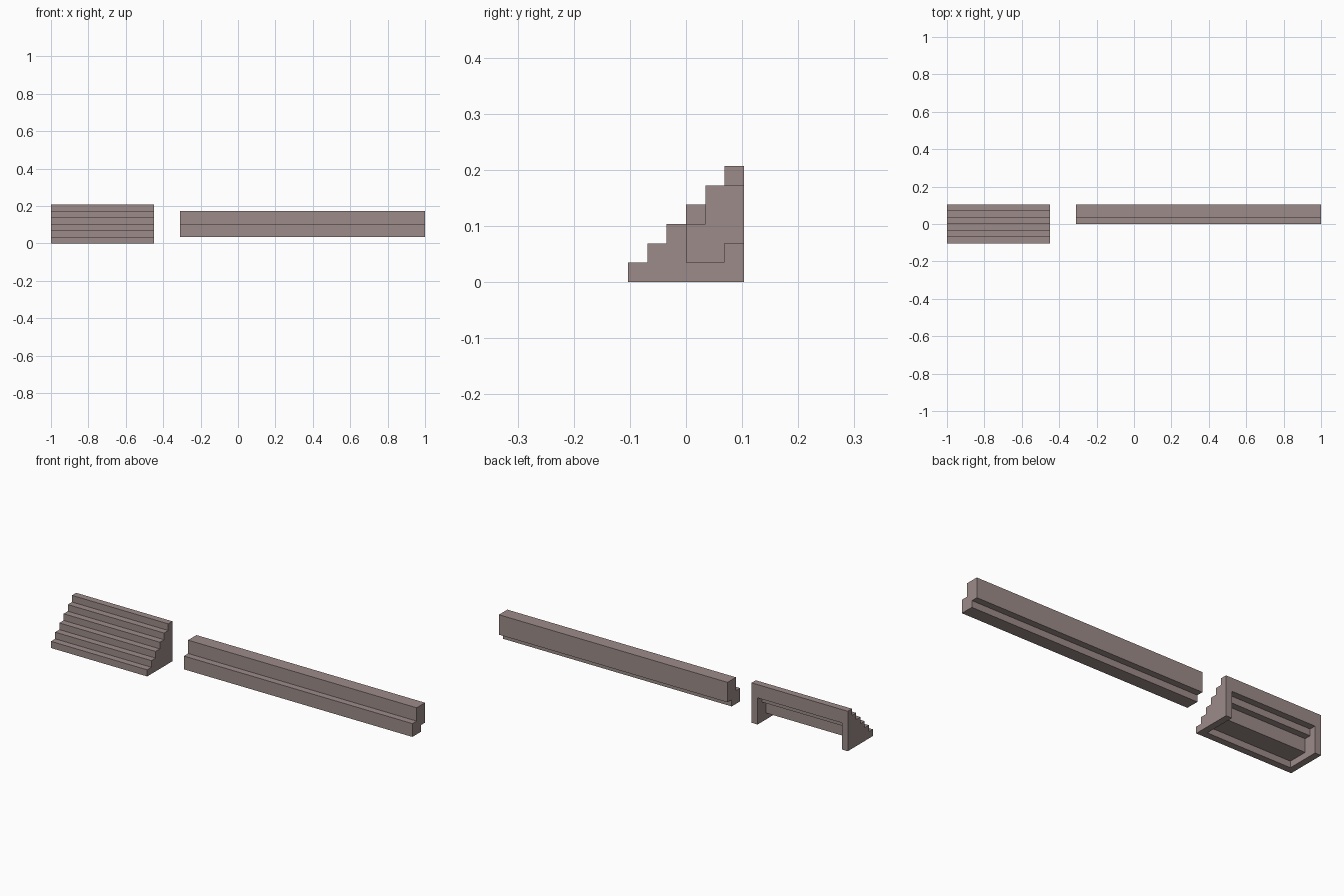
import bpy, bmesh

if "Cube" in bpy.data.objects:
    bpy.data.objects.remove(bpy.data.objects["Cube"])

U = 2 / 58  # one stair module; the whole model is 58 modules long

stone = bpy.data.materials.new("warm grey stone")
stone.diffuse_color = (0.33, 0.26, 0.25, 1)
stone.use_nodes = True
stone.node_tree.nodes["Principled BSDF"].inputs["Base Color"].default_value = stone.diffuse_color


def extrude_profile(name, profile, x0, x1):
    """Extrude a (y, z) profile, given in modules, along x."""
    bm = bmesh.new()
    face = bm.faces.new([bm.verts.new((x0 * U, y * U, z * U)) for y, z in profile])
    new = bmesh.ops.extrude_face_region(bm, geom=[face])["geom"]
    verts = [v for v in new if isinstance(v, bmesh.types.BMVert)]
    bmesh.ops.translate(bm, verts=verts, vec=((x1 - x0) * U, 0, 0))
    bmesh.ops.recalc_face_normals(bm, faces=bm.faces)
    mesh = bpy.data.meshes.new(name)
    bm.to_mesh(mesh)
    bm.free()
    mesh.materials.append(stone)
    obj = bpy.data.objects.new(name, mesh)
    bpy.context.collection.objects.link(obj)
    return obj


# Staircase: six equal steps rising towards the back
steps = [(3, 0), (-3, 0)]
for i in range(6):
    steps += [(-3 + i, i + 1), (-2 + i, i + 1)]
stairs = extrude_profile("staircase", steps, -29, -13)

# Stepped hollow under the stairs, open at the back and bottom
hollow = extrude_profile(
    "stair_hollow_cutter",
    [(-1.97, -1), (-1.97, 0.97), (1, 0.97), (1, 3), (2, 3), (2, 4), (4, 4), (4, -1)],
    -28, -14)
cut = stairs.modifiers.new("hollow", 'BOOLEAN')
cut.operation = 'DIFFERENCE'
cut.solver = 'EXACT'
cut.object = hollow

# Bake the cut and drop the cutter
bpy.context.view_layer.update()
baked = bpy.data.meshes.new_from_object(
    stairs.evaluated_get(bpy.context.evaluated_depsgraph_get()))
stairs.modifiers.clear()
stairs.data = baked
bpy.data.objects.remove(hollow)

# Long stepped ledge beside the stairs
extrude_profile(
    "long_ledge",
    [(0, 1), (0, 3), (1, 3), (1, 5), (3, 5), (3, 2), (2, 2), (2, 1)],
    -9, 29)
